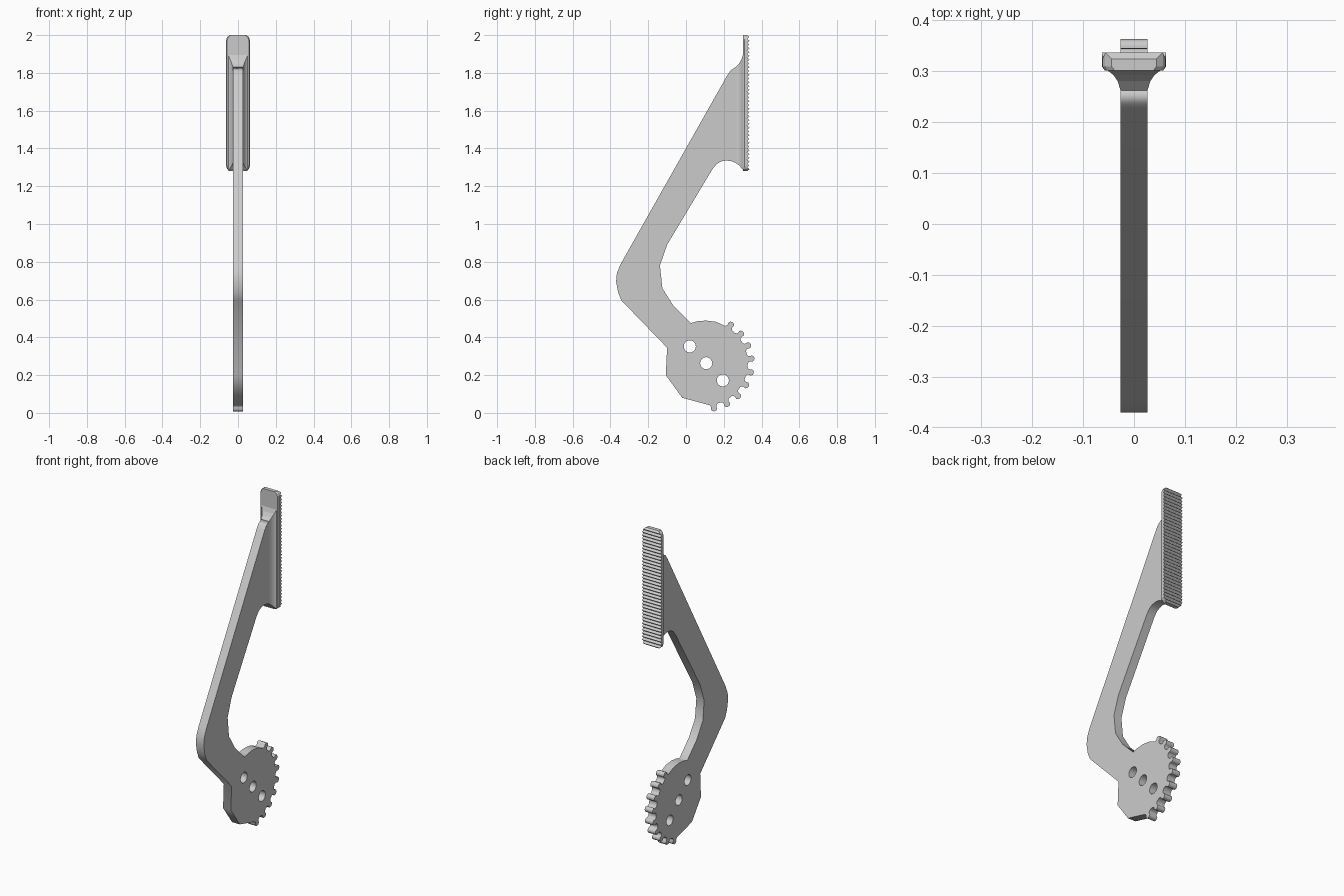
import bpy, bmesh, math

cube = bpy.data.objects.get("Cube")
if cube:
    bpy.data.objects.remove(cube)

grey = bpy.data.materials.new("plain grey")
grey.use_nodes = True
colour = (0.6, 0.6, 0.6, 1)
grey.diffuse_color = colour
grey.node_tree.nodes["Principled BSDF"].inputs["Base Color"].default_value = colour

HALF = 0.0265            # half thickness of the lever plate
GEAR = (0.105, 0.263)    # sector centre in y, z


def polar(centre, radius, degrees):
    a = math.radians(degrees)
    return centre[0] + radius * math.cos(a), centre[1] + radius * math.sin(a)


def plate(name, outlines):
    """Fill y-z outlines (inner ones become holes) and thicken along x."""
    curve = bpy.data.curves.new(name, 'CURVE')
    curve.dimensions = '2D'
    curve.fill_mode = 'BOTH'
    curve.extrude = HALF
    for outline in outlines:
        spline = curve.splines.new('POLY')
        spline.points.add(len(outline) - 1)
        for p, (y, z) in zip(spline.points, outline):
            p.co = (y, z, 0, 1)
        spline.use_cyclic_u = True
    ob = bpy.data.objects.new(name, curve)
    ob.rotation_euler = (math.pi / 2, 0, math.pi / 2)
    bpy.context.collection.objects.link(ob)
    finish(ob)
    bpy.ops.object.convert(target='MESH')
    finish(bpy.context.object)


def loft(name, rings):
    """Skin equal-length rings of points and cap both ends."""
    bm = bmesh.new()
    loops = [[bm.verts.new(p) for p in ring] for ring in rings]
    n = len(loops[0])
    for a, b in zip(loops, loops[1:]):
        for i in range(n):
            j = (i + 1) % n
            bm.faces.new((a[i], a[j], b[j], b[i]))
    bm.faces.new(loops[0])
    bm.faces.new(loops[-1])
    bmesh.ops.recalc_face_normals(bm, faces=bm.faces)
    mesh = bpy.data.meshes.new(name)
    bm.to_mesh(mesh)
    bm.free()
    ob = bpy.data.objects.new(name, mesh)
    bpy.context.collection.objects.link(ob)
    finish(ob)


def finish(ob):
    bpy.ops.object.select_all(action='DESELECT')
    ob.select_set(True)
    bpy.context.view_layer.objects.active = ob
    ob.data.materials.clear()
    ob.data.materials.append(grey)


# Lever plate: inner edge, toothed sector, outer edge, three holes
inner = [(0.262, 1.324), (0.24, 1.333), (0.213, 1.336), (0.185, 1.331),
         (0.162, 1.317), (0.14, 1.29), (-0.10, 0.89), (-0.138, 0.78),
         (-0.125, 0.66), (-0.065, 0.565), (0.025, 0.475),
         (0.06, 0.485), (0.105, 0.489), (0.16, 0.482)]
tooth = [(6, 0.222), (4, 0.228), (3.4, 0.236), (4, 0.247), (2.4, 0.256), (0, 0.259)]
tooth += [(-a, r) for a, r in reversed(tooth[:-1])]
teeth = [polar(GEAR, r, 57 - 17.1 * k + a) for k in range(9) for a, r in tooth]
outer = [(-0.02, 0.08), (-0.107, 0.20), (-0.10, 0.345), (-0.342, 0.595),
         (-0.36, 0.64), (-0.37, 0.695), (-0.366, 0.74), (-0.345, 0.79),
         (0.22, 1.79), (0.235, 1.812), (0.262, 1.83)]
holes = [[polar(c, 0.032, 15 * i) for i in range(24)]
         for c in ((0.02, 0.352), (0.107, 0.263), (0.195, 0.172))]
plate("lever_plate", [inner + teeth + outer] + holes)

# Flared neck joining the plate to the pad: y, half width, low z, high z
neck = [(0.262, HALF, 1.324, 1.83), (0.28, 0.032, 1.311, 1.848),
        (0.292, 0.040, 1.298, 1.868), (0.303, 0.054, 1.284, 1.90)]
loft("pad_neck", [[(-w, y, a), (w, y, a), (w, y, b), (-w, y, b)] for y, w, a, b in neck])

# Foot pad with rounded corners and ridges across its back
LOW, HIGH, WIDE, ROUND, STEPS = 1.28, 2.0, 0.063, 0.03, 72
rings = []
for i in range(STEPS + 1):
    z = LOW + (HIGH - LOW) * i / STEPS
    short = max(0, ROUND - min(z - LOW, HIGH - z))
    w = WIDE - ROUND + math.sqrt(max(0, ROUND ** 2 - (short * 0.93) ** 2))
    back = 0.336 if i % 2 else 0.324
    rings.append([(-w + 0.006, 0.301, z), (w - 0.006, 0.301, z), (w, 0.309, z),
                  (w, back, z), (-w, back, z), (-w, 0.309, z)])
loft("ridged_pad", rings)
bpy.ops.object.select_all(action='DESELECT')
